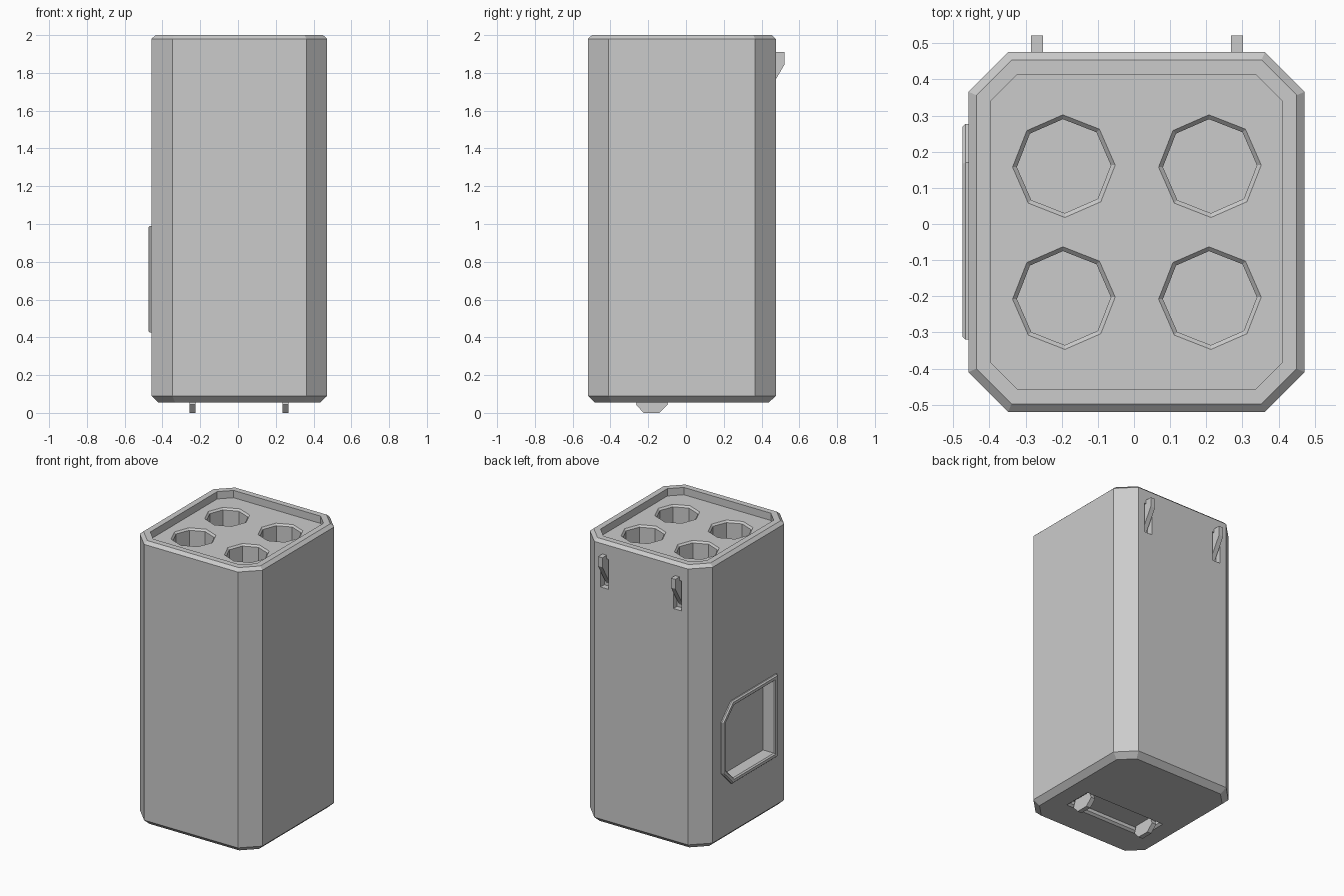
import bpy, bmesh, math
from mathutils import Matrix

if "Cube" in bpy.data.objects:
    bpy.data.objects.remove(bpy.data.objects["Cube"])


def loft(name, rings):
    """Closed solid through rings with equal point counts."""
    bm = bmesh.new()
    vs = [[bm.verts.new(p) for p in ring] for ring in rings]
    n = len(vs[0])
    for a, b in zip(vs, vs[1:]):
        for i in range(n):
            j = (i + 1) % n
            bm.faces.new((a[i], a[j], b[j], b[i]))
    bm.faces.new(vs[0])
    bm.faces.new(vs[-1])
    bmesh.ops.recalc_face_normals(bm, faces=bm.faces[:])
    mesh = bpy.data.meshes.new(name)
    bm.to_mesh(mesh)
    bm.free()
    ob = bpy.data.objects.new(name, mesh)
    bpy.context.collection.objects.link(ob)
    return ob


def cut(target, cutter):
    """Subtract cutter from target, then discard the cutter."""
    cutter.hide_render = True
    mod = target.modifiers.new("cut", 'BOOLEAN')
    mod.object, mod.operation, mod.solver = cutter, 'DIFFERENCE', 'EXACT'
    dg = bpy.context.evaluated_depsgraph_get()
    mesh = bpy.data.meshes.new_from_object(target.evaluated_get(dg))
    target.modifiers.clear()
    target.data = mesh
    bpy.data.objects.remove(cutter)


CX, CY = 0.007, -0.022


def outline(d, z):
    """Chamfered rectangle of the casing, inset by d."""
    x, y, c = 0.465 - d, 0.4975 - d, 0.11 - 0.586 * d
    pts = [(x, y - c), (x - c, y), (c - x, y), (-x, y - c),
           (-x, c - y), (c - x, -y), (x - c, -y), (x, c - y)]
    return [(CX + px, CY + py, z) for px, py in pts]


def rect(cx, cy, w, h, z):
    return [(cx + sx * w / 2, cy + sy * h / 2, z)
            for sx, sy in ((-1, -1), (1, -1), (1, 1), (-1, 1))]


def octagon(cx, cy, r, z):
    return [(cx + r * math.cos(i * math.pi / 4 + 0.02),
             cy + r * math.sin(i * math.pi / 4 + 0.02), z) for i in range(8)]


def panel(d, x):
    """Side panel outline with two cut corners towards the back."""
    y0, y1, z0, z1, c = -0.32 + d, 0.277 - d, 0.425 + d, 0.99 - d, 0.107 - 0.586 * d
    return [(x, y0, z0), (x, y1 - c, z0), (x, y1, z0 + c),
            (x, y1, z1 - c), (x, y1 - c, z1), (x, y0, z1)]


# Main casing with bevelled top and bottom edges
body = loft("casing", [outline(0.037, 0.055), outline(0, 0.09),
                       outline(0, 1.98), outline(0.022, 2.0)])

# Recessed top deck
cut(body, loft("deck_cutter", [outline(0.062, 1.95), outline(0.062, 2.1)]))

# Four octagonal tubes with bevelled mouths
for x in (-0.194, 0.21):
    for y in (-0.205, 0.16):
        cut(body, loft("tube_cutter", [octagon(x, y, 0.130, 1.5), octagon(x, y, 0.130, 1.938),
                                       octagon(x, y, 0.142, 1.95), octagon(x, y, 0.142, 1.99)]))

# Sunken side panel with raised frame
cut(body, loft("panel_cutter", [panel(0.035, -0.385), panel(0.035, -0.55)]))
frame = loft("panel_frame", [panel(0, -0.45), panel(0, -0.466), panel(0.008, -0.475)])
cut(frame, loft("frame_cutter", [panel(0.035, -0.3), panel(0.035, -0.466),
                                 panel(0.027, -0.475), panel(0.027, -0.55)]))

# Rear hooks sitting in narrow slots
hook_profile = [(0.43, 1.91), (0.522, 1.91), (0.522, 1.845), (0.475, 1.765), (0.43, 1.69)]
for x, side in ((-0.268, "left"), (0.285, "right")):
    cut(body, loft("slot_cutter", [rect(x, 0.5, 0.06, 0.13, 1.68),
                                   rect(x, 0.5, 0.06, 0.13, 1.885)]))
    loft("rear_hook_" + side, [[(x + s, y, z) for y, z in hook_profile]
                               for s in (-0.0165, 0.0165)])

# Bevelled tray recess underneath
tx, ty = 0.005, -0.18
cut(body, loft("tray_cutter", [rect(tx, ty, 0.61, 0.20, 0.02), rect(tx, ty, 0.61, 0.20, 0.055),
                               rect(tx, ty, 0.58, 0.17, 0.067), rect(tx, ty, 0.58, 0.17, 0.09)]))

# Bottom lugs
lug_profile = [(-0.245, 0.1), (-0.265, 0.045), (-0.225, 0.0),
               (-0.14, 0.0), (-0.095, 0.045), (-0.115, 0.1)]
for x, side in ((-0.242, "left"), (0.252, "right")):
    loft("bottom_lug_" + side, [[(x + s, y, z) for y, z in lug_profile]
                                for s in (-0.016, 0.016)])
